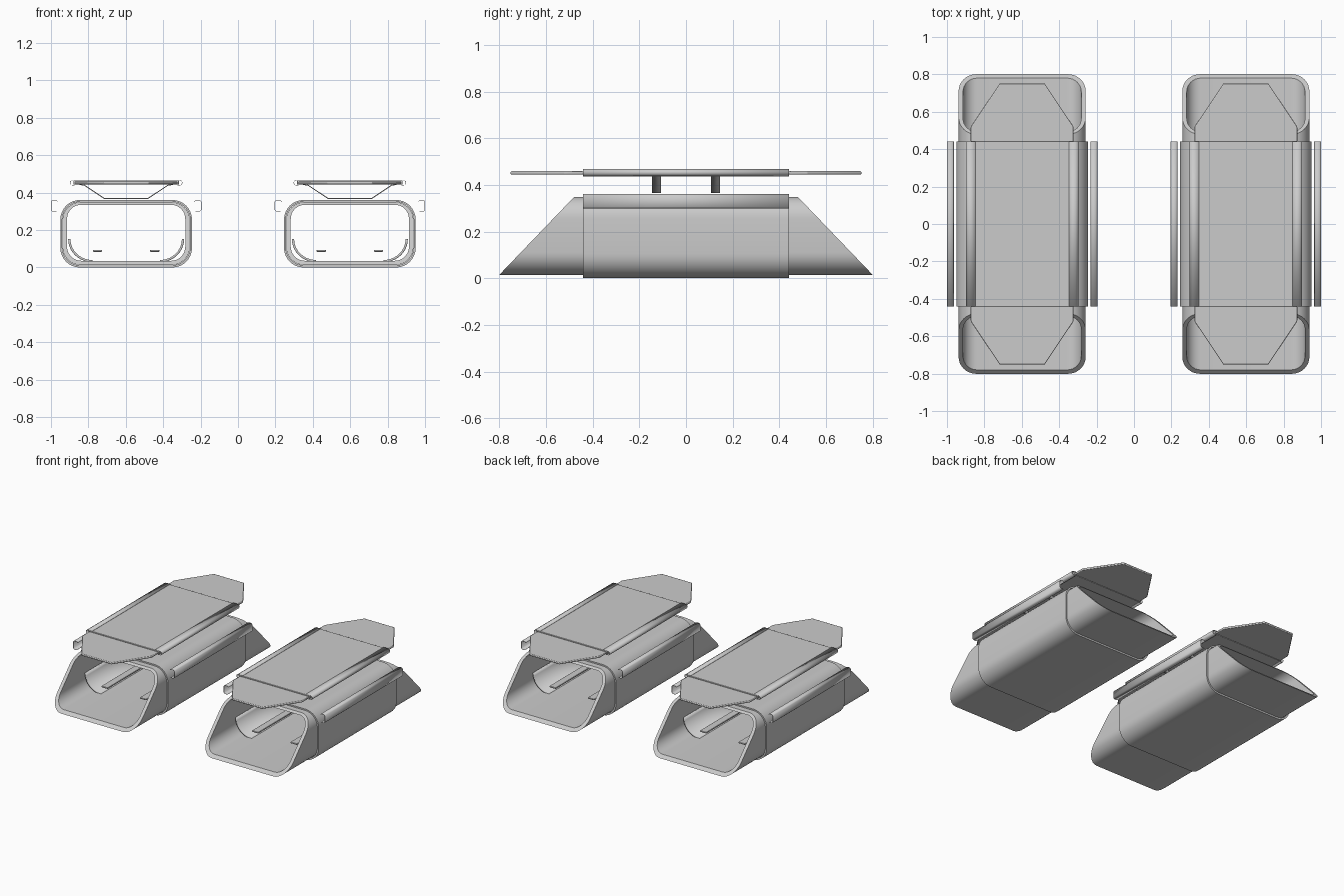
import bpy, bmesh, math

if "Cube" in bpy.data.objects:
    bpy.data.objects.remove(bpy.data.objects["Cube"])


def make(name, verts, faces, thick=0.0, angle=35):
    me = bpy.data.meshes.new(name)
    me.from_pydata(verts, [], faces)
    bm = bmesh.new()
    bm.from_mesh(me)
    bmesh.ops.recalc_face_normals(bm, faces=bm.faces)
    bm.to_mesh(me)
    bm.free()
    ob = bpy.data.objects.new(name, me)
    bpy.context.collection.objects.link(ob)
    bpy.context.view_layer.objects.active = ob
    ob.select_set(True)
    bpy.ops.object.shade_smooth_by_angle(angle=math.radians(angle))
    ob.select_set(False)
    if thick:
        mod = ob.modifiers.new("thickness", "SOLIDIFY")
        mod.thickness = thick
        mod.offset = 0
    return ob


def rounded_rect(hx, z0, z1, r, n=8):
    pts = []
    corners = [(hx - r, z1 - r), (-hx + r, z1 - r), (-hx + r, z0 + r), (hx - r, z0 + r)]
    for k, (cx, cz) in enumerate(corners):
        for i in range(n + 1):
            a = math.radians(90 * k + 90 * i / n)
            pts.append((cx + r * math.cos(a), cz + r * math.sin(a)))
    return pts


def slant(z):
    return 0.8 - (z - 0.015) * 0.96


def tube(name, cx, outer, inner, half):
    """Hollow tube along y; half(z) gives the end position."""
    n = len(outer)
    verts = []
    for loop in (outer, inner):
        for s in (-1, 1):
            verts += [(cx + x, s * half(z), z) for x, z in loop]
    faces = []
    for a, b in ((0, 1), (1, 3), (3, 2), (2, 0)):
        for i in range(n):
            j = (i + 1) % n
            faces.append((a * n + i, a * n + j, b * n + j, b * n + i))
    return make(name, verts, faces)


def strip(name, cx, pts, y0, y1, thick=0.0):
    """Open profile in xz swept along y."""
    n = len(pts)
    verts = [(cx + x, y, z) for y in (y0, y1) for x, z in pts]
    faces = [(i, i + 1, n + i + 1, n + i) for i in range(n - 1)]
    return make(name, verts, faces, thick)


def slab(name, cx, outline, z0, z1, bevel):
    n = len(outline)
    verts = [(cx + x, y, z) for z in (z0, z1) for x, y in outline]
    faces = [tuple(range(n)), tuple(range(n, 2 * n))]
    faces += [(i, (i + 1) % n, n + (i + 1) % n, n + i) for i in range(n)]
    ob = make(name, verts, faces)
    mod = ob.modifiers.new("soft_edge", "BEVEL")
    mod.width = bevel
    mod.segments = 2
    return ob


for label, cx in (("left", -0.598), ("right", 0.598)):
    # main duct with slanted mouths and the sleeve around its middle
    tube(label + "_duct", cx, rounded_rect(0.34, 0.014, 0.349, 0.095),
         rounded_rect(0.316, 0.036, 0.335, 0.075), slant)
    tube(label + "_sleeve", cx, rounded_rect(0.352, 0.0, 0.361, 0.105),
         rounded_rect(0.342, 0.012, 0.351, 0.096), lambda z: 0.442)

    # roof plate: thicker middle section and thin chamfered ends
    slab(label + "_roof_middle", cx,
         [(-0.282, -0.442), (0.282, -0.442), (0.282, 0.442), (-0.282, 0.442)],
         0.443, 0.466, 0.003)
    for s, end in ((-1, "front"), (1, "back")):
        slab(f"{label}_roof_{end}", cx,
             [(-0.275, s * 0.44), (-0.275, s * 0.52), (-0.12, s * 0.752),
              (0.12, s * 0.752), (0.275, s * 0.52), (0.275, s * 0.44)],
             0.445, 0.459, 0.004)
        # bent strap holding the roof
        strip(f"{label}_roof_strap_{end}", cx,
              [(-0.25, 0.443), (-0.225, 0.441), (-0.115, 0.368),
               (0.115, 0.368), (0.225, 0.441), (0.25, 0.443)],
              s * 0.108, s * 0.145, 0.005)

    for s, side in ((-1, "a"), (1, "b")):
        # channel along the roof edge
        strip(f"{label}_roof_rail_{side}", cx,
              [(s * x, z) for x, z in ((0.25, 0.468), (0.285, 0.468), (0.298, 0.461),
                                       (0.3, 0.451), (0.294, 0.441), (0.27, 0.438))],
              -0.442, 0.442, 0.002)
        # outer side rail
        strip(f"{label}_side_rail_{side}", cx,
              [(s * x, z) for x, z in ((0.366, 0.352), (0.372, 0.36), (0.394, 0.36),
                                       (0.401, 0.353), (0.401, 0.307), (0.394, 0.3),
                                       (0.372, 0.3))],
              -0.442, 0.442, 0.002)
        # curved trough inside the duct
        arc = [math.radians(90 * i / 10) for i in range(11)]
        strip(f"{label}_trough_{side}", cx,
              [(s * (0.18 + 0.124 * math.cos(a)), 0.152 - 0.118 * math.sin(a)) for a in arc],
              -0.442, 0.442, 0.012)
        # flat lengthwise bar inside the duct
        slab(f"{label}_inner_bar_{side}", cx + s * 0.153,
             [(-0.025, -0.442), (0.025, -0.442), (0.025, 0.442), (-0.025, 0.442)],
             0.084, 0.094, 0.003)
